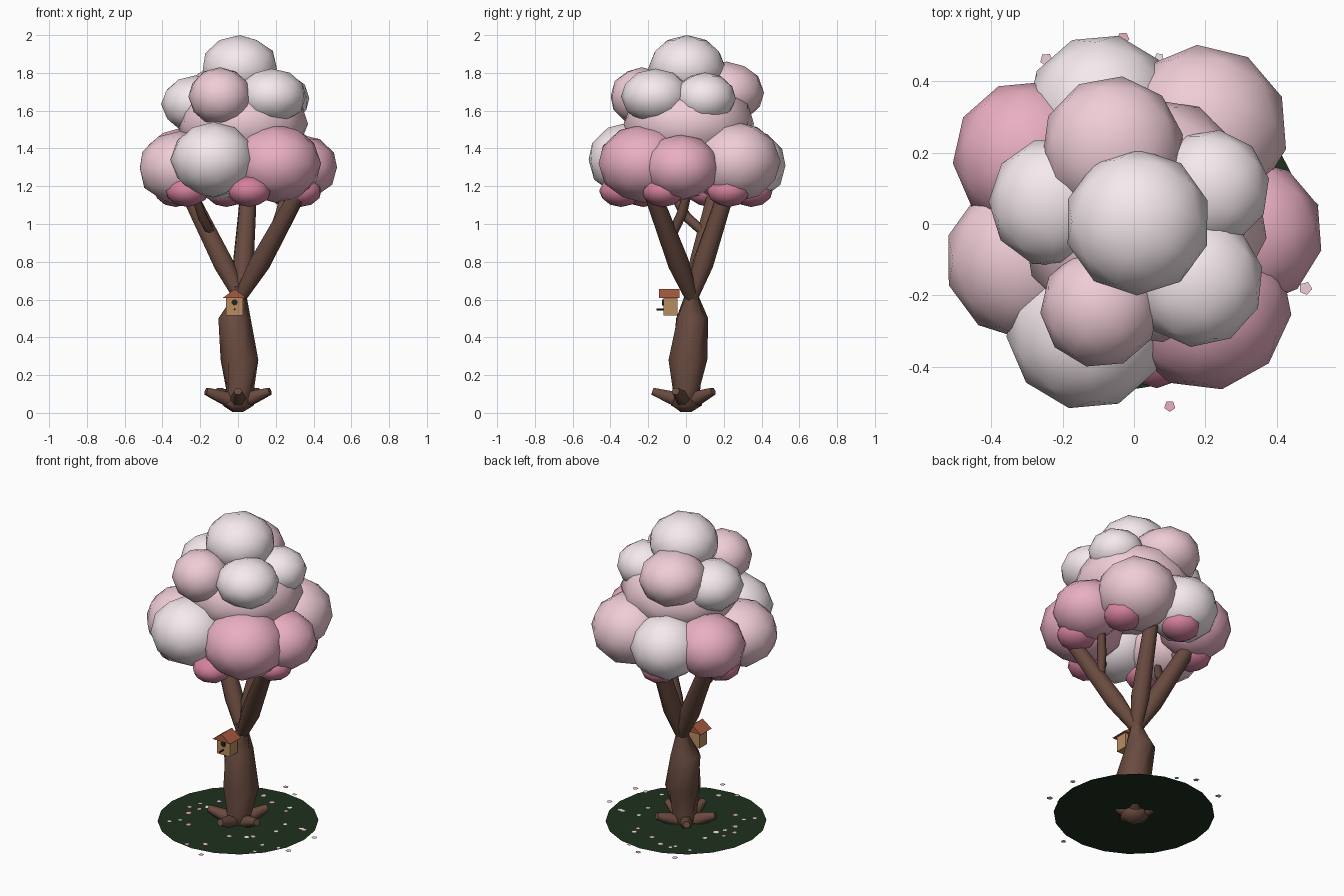
import bpy, bmesh, math, random
from mathutils import Vector

if "Cube" in bpy.data.objects:
    bpy.data.objects.remove(bpy.data.objects["Cube"])

random.seed(4)


def mat(name, rgb):
    m = bpy.data.materials.new(name)
    m.diffuse_color = (*rgb, 1)
    m.use_nodes = True
    m.node_tree.nodes["Principled BSDF"].inputs["Base Color"].default_value = m.diffuse_color
    return m


BARK = mat("bark", (.14, .07, .05))
GRASS = mat("grass", (.013, .03, .012))
WHITE = mat("blossom_white", (.92, .82, .85))
PALE = mat("blossom_pale", (.87, .61, .67))
MID = mat("blossom_mid", (.82, .43, .54))
DEEP = mat("blossom_deep", (.66, .22, .33))
WOOD = mat("house_wood", (.48, .27, .12))
ROOF = mat("house_roof", (.38, .1, .05))
DARK = mat("dark", (.02, .015, .012))


def finish(name, material, smooth=None):
    o = bpy.context.object
    o.name = name
    o.data.materials.append(material)
    if smooth:
        bpy.ops.object.shade_smooth_by_angle(angle=math.radians(smooth))
    return o


def from_bmesh(name, bm, material, smooth=None):
    bmesh.ops.recalc_face_normals(bm, faces=bm.faces)
    me = bpy.data.meshes.new(name)
    bm.to_mesh(me)
    bm.free()
    o = bpy.data.objects.new(name, me)
    bpy.context.collection.objects.link(o)
    bpy.ops.object.select_all(action='DESELECT')
    bpy.context.view_layer.objects.active = o
    o.select_set(True)
    return finish(name, material, smooth)


def limb(name, path, sides=8, twist=0.0, level=False):
    """Tapered tube through (x, y, z, radius) stations."""
    bm = bmesh.new()
    pts = [Vector(p[:3]) for p in path]
    rings = []
    for i, p in enumerate(pts):
        d = pts[min(i + 1, len(pts) - 1)] - pts[max(i - 1, 0)]
        q = (Vector((0, 0, 1)) if level else d).to_track_quat('Z', 'Y')
        ring = []
        for k in range(sides):
            a = math.tau * k / sides + twist * i
            v = Vector((math.cos(a), math.sin(a), 0)) * path[i][3]
            ring.append(bm.verts.new(p + q @ v))
        rings.append(ring)
    for a, b in zip(rings, rings[1:]):
        for k in range(sides):
            n = (k + 1) % sides
            bm.faces.new((a[k], a[n], b[n], b[k]))
    bm.faces.new(rings[0])
    bm.faces.new(rings[-1])
    return from_bmesh(name, bm, BARK, 65)


def blob(name, x, y, z, r, rz, material):
    bpy.ops.mesh.primitive_ico_sphere_add(subdivisions=2, radius=1, location=(x, y, z),
                                          rotation=(0, 0, random.uniform(0, 6)))
    bpy.context.object.scale = (r, r, rz)
    finish(name, material, 60)


def prism(name, profile, y0, y1, material):
    """Extrude an x, z outline along y."""
    bm = bmesh.new()
    face = bm.faces.new([bm.verts.new((x, y0, z)) for x, z in profile])
    ext = bmesh.ops.extrude_face_region(bm, geom=[face])
    bmesh.ops.translate(bm, vec=(0, y1 - y0, 0),
                        verts=[v for v in ext["geom"] if isinstance(v, bmesh.types.BMVert)])
    from_bmesh(name, bm, material)


# Trunk, twisted and pinched under the fork
limb("trunk", [(0, 0, 0.005, .03), (0, 0, .04, .085), (.01, .005, .12, .075), (.013, .01, .28, .105),
               (-.02, .03, .5, .088), (.01, .03, .63, .034), (.01, .03, .67, .04)],
     sides=7, twist=.3, level=True)

# Roots rising outward
for i in range(5):
    a = math.radians(54 + 72 * i)
    c, s = math.cos(a), math.sin(a)
    limb(f"root_{i}", [(0, 0, .05, .045), (.09 * c, .09 * s, .085, .038),
                       (.178 * c, .178 * s, .115, .022)], sides=6)

# Main branches and twigs
for name, x, y in (("left", -.29, .17), ("back", .06, .23), ("right", .35, -.2)):
    limb("branch_" + name, [(.01, .03, .61, .035), (.01 + x * .3, .03 + (y - .03) * .3, .79, .057),
                            (x, y, 1.22, .043)])
limb("twig_right", [(.18, -.08, .93, .025), (.225, -.02, 1.06, .027), (.27, .03, 1.25, .02)], sides=6)
limb("twig_left", [(-.14, .1, .95, .025), (-.19, .0, 1.04, .027), (-.25, -.1, 1.22, .02)], sides=6)

# Blossom crown: x, y, z, radius, half height
CROWN = [
    ("crown_core", .025, .015, 1.53, .35, .25, PALE),
    ("crown_top", .01, .005, 1.825, .205, .175, WHITE),
    ("upper_back", -.06, .215, 1.695, .2, .165, PALE),
    ("upper_left", -.225, .06, 1.635, .182, .152, WHITE),
    ("upper_front", -.095, -.235, 1.675, .168, .155, PALE),
    ("upper_front_right", .178, -.16, 1.675, .185, .148, WHITE),
    ("upper_right", .215, .1, 1.665, .165, .138, WHITE),
    ("lower_front", -.132, -.295, 1.34, .226, .2, WHITE),
    ("lower_front_right", .2, -.225, 1.32, .242, .208, MID),
    ("lower_right", .325, -.025, 1.3, .205, .175, MID),
    ("lower_back_right", .195, .265, 1.33, .237, .213, PALE),
    ("lower_back", -.09, .32, 1.31, .212, .195, WHITE),
    ("lower_back_left", -.295, .19, 1.32, .213, .19, MID),
    ("lower_left", -.305, -.1, 1.295, .225, .197, PALE),
]
for row in CROWN:
    blob(*row)
for i in range(6):
    a = math.radians(-80 + 60 * i)
    blob(f"under_blossom_{i}", .35 * math.cos(a), .35 * math.sin(a), 1.175, .115, .085, DEEP)

# Grass discs
for name, r, z in (("grass_disc", .462, .06), ("grass_inner", .28, .063)):
    bpy.ops.mesh.primitive_circle_add(vertices=20, radius=r, fill_type='NGON', location=(0, 0, z))
    finish(name, GRASS)

# Fallen petals
spots = [(-.245, .46), (-.03, .52), (.07, .465), (.48, -.18), (.1, -.51), (.5, .05)]
for i in range(28):
    a, r = random.uniform(0, math.tau), random.uniform(.22, .48)
    spots.append((r * math.cos(a), r * math.sin(a)))
for i, (x, y) in enumerate(spots):
    bpy.ops.mesh.primitive_circle_add(vertices=5, radius=random.uniform(.014, .019), fill_type='NGON',
                                      location=(x, y, .066), rotation=(0, 0, random.uniform(0, 6)))
    finish(f"petal_{i}", (PALE, MID, WHITE)[i % 3])

# Birdhouse: body, gabled roof, entrance hole and perch
HX = -.018
prism("birdhouse_body", [(HX - .045, .515), (HX + .045, .515), (HX + .045, .612), (HX - .045, .612)],
      -.12, -.045, WOOD)
prism("birdhouse_roof", [(HX - .062, .609), (HX + .062, .609), (HX, .655)], -.142, -.035, ROOF)
for name, r, depth, y, z in (("birdhouse_hole", .016, .008, -.122, .585),
                             ("birdhouse_perch", .005, .04, -.137, .548)):
    bpy.ops.mesh.primitive_cylinder_add(vertices=10, radius=r, depth=depth, location=(HX, y, z),
                                        rotation=(math.pi / 2, 0, 0))
    finish(name, DARK, 40)
